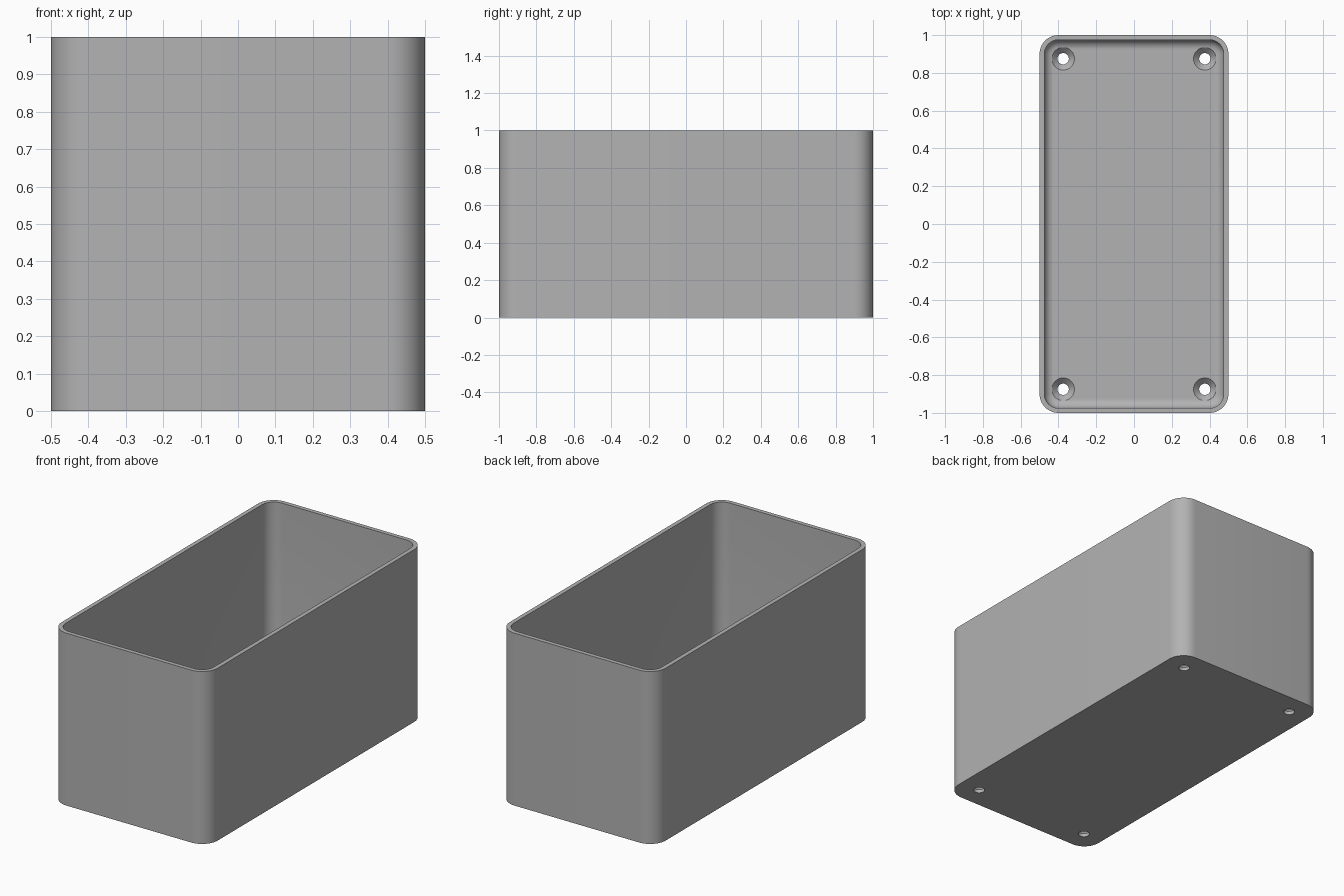
import bpy, bmesh, math

if "Cube" in bpy.data.objects:
    bpy.data.objects.remove(bpy.data.objects["Cube"], do_unlink=True)

HALF_X, HALF_Y, HEIGHT = 0.5, 1.0, 1.0
CORNER, WALL, FLOOR, FILLET = 0.1, 0.025, 0.05, 0.05
HOLE, SINK = 0.03, 0.06

grey = bpy.data.materials.new("plain grey")
grey.use_nodes = True
grey.diffuse_color = (0.45, 0.45, 0.45, 1)
grey.node_tree.nodes["Principled BSDF"].inputs["Base Color"].default_value = (0.45, 0.45, 0.45, 1)


def rounded_ring(bm, inset, z, steps=12):
    """Rounded rectangle of vertices, inset from the outer outline."""
    r = CORNER - inset
    ring = []
    for quarter, (sx, sy) in enumerate(((1, 1), (-1, 1), (-1, -1), (1, -1))):
        for i in range(steps + 1):
            a = math.pi / 2 * (quarter + i / steps)
            ring.append(bm.verts.new((sx * (HALF_X - CORNER) + r * math.cos(a),
                                      sy * (HALF_Y - CORNER) + r * math.sin(a), z)))
    return ring


def loft(bm, rings):
    """Skin consecutive rings and cap both ends."""
    n = len(rings[0])
    for a, b in zip(rings, rings[1:]):
        for i in range(n):
            j = (i + 1) % n
            bm.faces.new((a[i], a[j], b[j], b[i]))
    bm.faces.new(rings[0][::-1])
    bm.faces.new(rings[-1])
    bmesh.ops.recalc_face_normals(bm, faces=bm.faces)


def to_object(bm, name):
    mesh = bpy.data.meshes.new(name)
    bm.to_mesh(mesh)
    bm.free()
    mesh.materials.append(grey)
    obj = bpy.data.objects.new(name, mesh)
    bpy.context.collection.objects.link(obj)
    return obj


# Open box: outer wall, rim, inner wall, rounded inner floor edge
bm = bmesh.new()
profile = [(0, 0), (0, HEIGHT), (WALL, HEIGHT)]
for i in range(9):
    a = math.pi / 2 * i / 8
    profile.append((WALL + FILLET * (1 - math.cos(a)), FLOOR + FILLET * (1 - math.sin(a))))
loft(bm, [rounded_ring(bm, inset, z) for inset, z in profile])
box = to_object(bm, "open_box")

# Countersunk screw hole cutters, one near each floor corner
bm = bmesh.new()
sink_profile = [(HOLE, -0.05), (HOLE, FLOOR - SINK + HOLE), (SINK, FLOOR), (SINK, FLOOR + 0.1)]
for sx in (-1, 1):
    for sy in (-1, 1):
        part = bmesh.new()
        rings = [[part.verts.new((sx * 0.375 + r * math.cos(k * math.tau / 32),
                                  sy * 0.875 + r * math.sin(k * math.tau / 32), z))
                  for k in range(32)] for r, z in sink_profile]
        loft(part, rings)
        temp = bpy.data.meshes.new("temp")
        part.to_mesh(temp)
        part.free()
        bm.from_mesh(temp)
        bpy.data.meshes.remove(temp)
cutter = to_object(bm, "screw_hole_cutter")
cutter.hide_render = True

cut = box.modifiers.new("screw holes", "BOOLEAN")
cut.operation = "DIFFERENCE"
cut.solver = "EXACT"
cut.object = cutter

bpy.ops.object.select_all(action="DESELECT")
box.select_set(True)
bpy.context.view_layer.objects.active = box
bpy.ops.object.modifier_apply(modifier=cut.name)
bpy.data.objects.remove(cutter, do_unlink=True)
bpy.ops.object.shade_smooth_by_angle(angle=math.radians(30))
